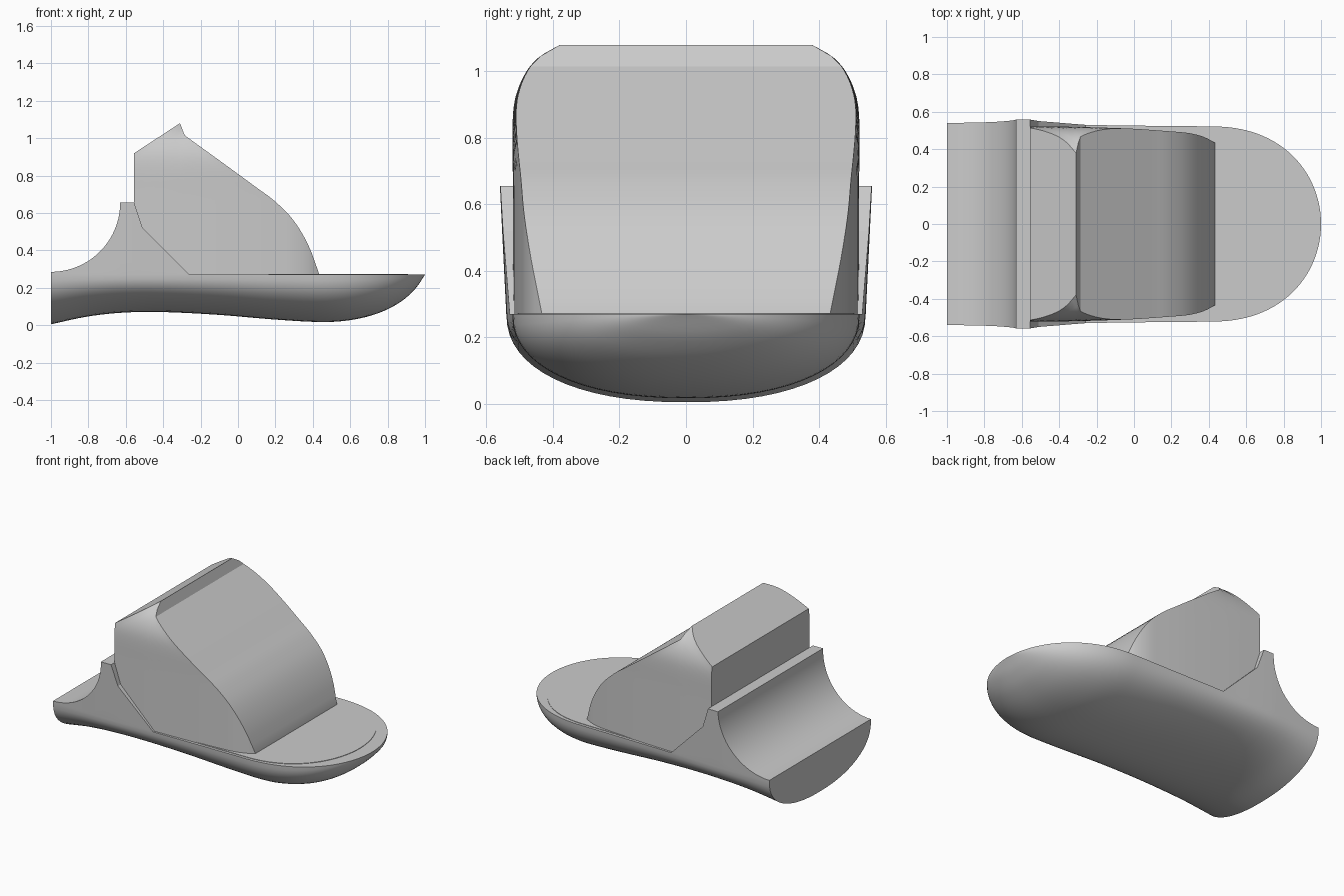
import bpy, bmesh
from math import sin, cos, pi, sqrt

if "Cube" in bpy.data.objects:
    bpy.data.objects.remove(bpy.data.objects["Cube"])

DECK = 0.27


def curve(pts, x):
    """Smooth interpolation through (x, value) points."""
    n = len(pts)
    x = min(max(x, pts[0][0]), pts[-1][0])
    i = max(k for k in range(n - 1) if pts[k][0] <= x + 1e-9)

    def slope(k):
        a, b = pts[max(k - 1, 0)], pts[min(k + 1, n - 1)]
        return (b[1] - a[1]) / (b[0] - a[0])
    (x0, y0), (x1, y1) = pts[i], pts[i + 1]
    h = x1 - x0
    t = (x - x0) / h
    return ((2*t**3 - 3*t**2 + 1) * y0 + (t**3 - 2*t**2 + t) * h * slope(i)
            + (3*t**2 - 2*t**3) * y1 + (t**3 - t**2) * h * slope(i + 1))


def span(a, b, n):
    return [a + (b - a) * i / n for i in range(n)]


def loft(name, sections):
    """Skin half sections [(x, [(y, z)...])], mirrored across y, with end caps."""
    bm = bmesh.new()
    rings = []
    for x, half in sections:
        pts = half + [(-y, z) for y, z in reversed(half)]
        rings.append([bm.verts.new((x, y, z)) for y, z in pts])
    for a, b in zip(rings, rings[1:]):
        for i in range(len(a)):
            j = (i + 1) % len(a)
            bm.faces.new((a[i], a[j], b[j], b[i]))
    bm.faces.new(rings[0])
    bm.faces.new(rings[-1])
    bmesh.ops.remove_doubles(bm, verts=bm.verts[:], dist=1e-4)
    bmesh.ops.dissolve_degenerate(bm, edges=bm.edges[:], dist=1e-5)
    bmesh.ops.recalc_face_normals(bm, faces=bm.faces[:])
    me = bpy.data.meshes.new(name)
    bm.to_mesh(me)
    bm.free()
    ob = bpy.data.objects.new(name, me)
    bpy.context.collection.objects.link(ob)
    bpy.context.view_layer.objects.active = ob
    ob.select_set(True)
    bpy.ops.object.shade_smooth_by_angle(angle=0.4)
    ob.select_set(False)
    return ob


# Hull: rounded belly, raised scooped stern, elliptical nose
KEEL = [(-1, .005), (-.8, .047), (-.6, .068), (-.4, .07), (-.1, .055), (.2, .03), (.45, .017),
        (.6, .027), (.75, .064), (.87, .125), (.95, .197), (1, .27)]
BEAM = [(-1, .54), (-.8, .54), (-.6, .54), (-.25, .53), (0, .526), (.4, .522)]


def beam(x):
    w = curve(BEAM, x)
    return w * sqrt(max(0, 1 - ((x - .4) / .6) ** 2.3)) if x > .4 else w


def hull_section(x, top):
    w, depth = beam(x), DECK - curve(KEEL, x)
    half = []
    for i in range(17):
        a = pi / 2 * i / 16
        half.append((w * sin(a) ** (2 / 2.25), DECK - depth * max(cos(a), 0) ** (2 / 2.25)))
    for i in range(1, 7):
        z = DECK + (top - DECK) * i / 6
        half.append((w + .05 * (z - DECK), z))
    return x, half


stations = [(-1 + .37 * sin(pi / 2 * i / 20), .655 - .37 * cos(pi / 2 * i / 20)) for i in range(21)]
stations += [(-.555, .655), (-.51, .52)]
stations += [(x, .01 + -x) for x in span(-.46, -.26, 4)]
stations += [(x, DECK) for x in span(-.26, .4, 12)]
stations += [(.4 + .6 * sin(pi / 2 * i / 28), DECK) for i in range(29)]
loft("hull", [hull_section(*s) for s in stations])

# Thin deck panel inset from the hull rim
panel = []
for x in span(-.26, .4, 8) + [.4 + .6 * sin(pi / 2 * i / 24) for i in range(25)]:
    y = max(0, beam(x) * .965)
    px = x if x < .4 else .4 + (x - .4) * .85
    panel.append((px, [(y, DECK - .01), (y, DECK + .003)]))
loft("deck_panel", panel)

# Cabin: angled roof, sloping windscreen, rounded shoulders
ROOF = [(-.285, 1.015), (-.05, .845), (.1, .735), (.2, .66), (.3, .556), (.38, .42), (.435, .27)]
PLAN = [(-.555, .521), (-.3, .518), (0, .508), (.2, .495), (.3, .485), (.38, .463), (.435, .433)]
SHOULDER = [(.2, .52), (.7, .52), (.86, .52), (.93, .51), (1.0, .48), (1.045, .44), (1.08, .38)]


def cabin_section(x, top):
    half = []
    for z in span(.25, top, 20) + [top]:
        half.append((curve(PLAN, x) * curve(SHOULDER, z) / .52, z))
    return x, half


cabin = [(x, .92 + (x + .555) * .16 / .245) for x in span(-.555, -.31, 12)]
cabin += [(-.31, 1.08), (-.2975, 1.0475)]
cabin += [(x, curve(ROOF, x)) for x in span(-.285, .435, 36) + [.435]]
loft("cabin", [cabin_section(*s) for s in cabin])
